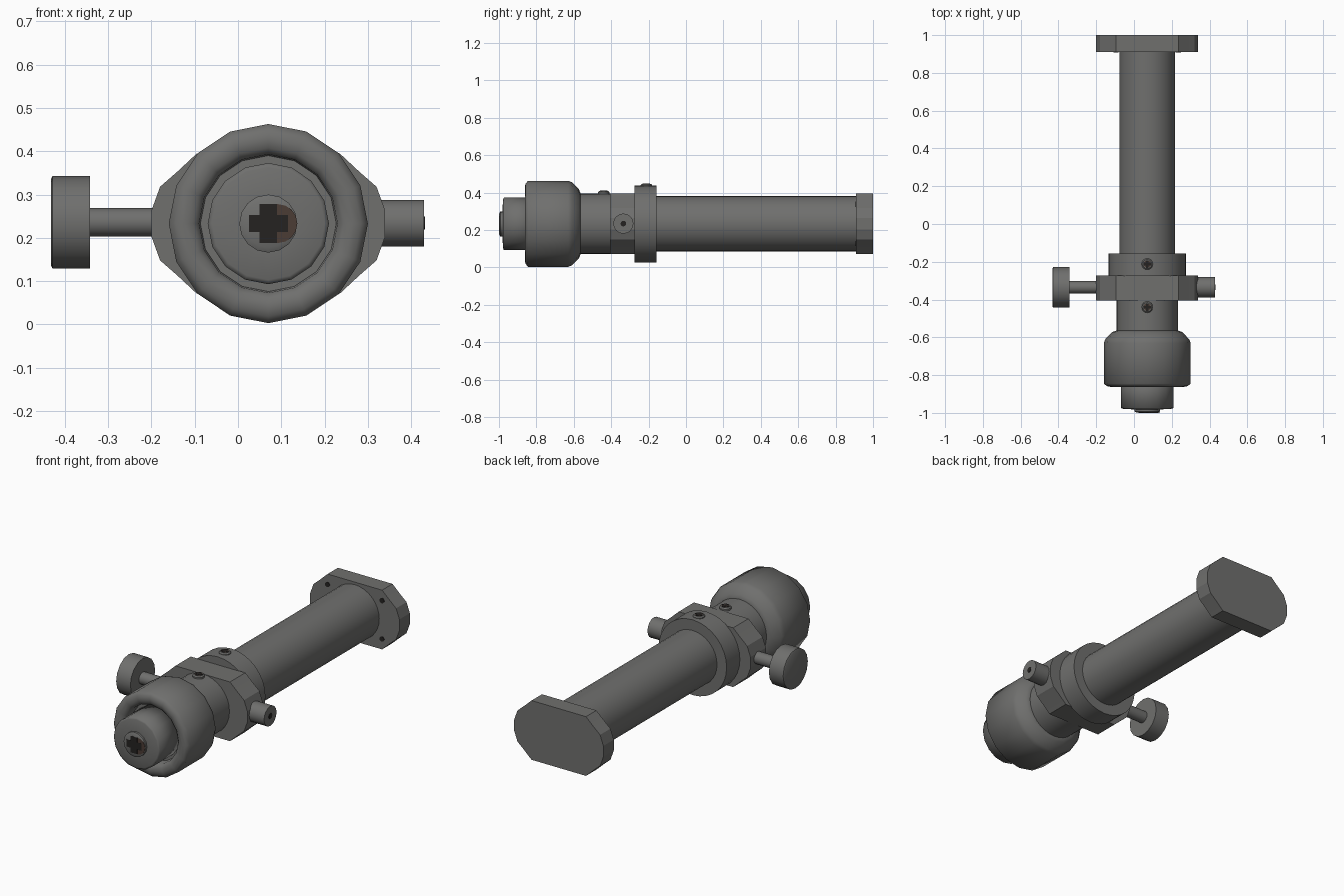
import bpy, math
from mathutils import Matrix, Vector

if "Cube" in bpy.data.objects:
    bpy.data.objects.remove(bpy.data.objects["Cube"])

CX, CZ = 0.07, 0.233          # main axis runs along y


def material(name, rgb):
    m = bpy.data.materials.new(name)
    m.diffuse_color = (*rgb, 1)
    m.use_nodes = True
    m.node_tree.nodes["Principled BSDF"].inputs["Base Color"].default_value = m.diffuse_color
    return m


GREY = material("gunmetal grey", (0.16, 0.16, 0.155))
DARK = material("recess black", (0.018, 0.016, 0.015))
BROWN = material("dull brown", (0.07, 0.045, 0.035))

ROT = {"y": Matrix.Rotation(-math.pi / 2, 4, "X"),
       "x": Matrix.Rotation(math.pi / 2, 4, "Y"),
       "z": Matrix.Identity(4)}


def make(name, verts, faces, mat, angle=40):
    me = bpy.data.meshes.new(name)
    me.from_pydata(verts, [], faces)
    me.materials.append(mat)
    ob = bpy.data.objects.new(name, me)
    bpy.context.collection.objects.link(ob)
    bpy.ops.object.select_all(action="DESELECT")
    ob.select_set(True)
    bpy.context.view_layer.objects.active = ob
    bpy.ops.object.shade_smooth_by_angle(angle=math.radians(angle))
    return ob


def lathe(name, prof, mat=GREY, n=24, axis="y", at=(CX, 0, CZ), angle=40):
    """Turn (position along axis, radius) points into a capped solid."""
    verts, faces = [], []
    for h, r in prof:
        for i in range(n):
            a = 2 * math.pi * i / n
            v = ROT[axis] @ Vector((r * math.cos(a), r * math.sin(a), h))
            verts.append(v + Vector(at))
    for k in range(len(prof) - 1):
        for i in range(n):
            j = (i + 1) % n
            faces.append((k * n + i, k * n + j, (k + 1) * n + j, (k + 1) * n + i))
    faces.append(tuple(reversed(range(n))))
    faces.append(tuple(range((len(prof) - 1) * n, len(prof) * n)))
    return make(name, verts, faces, mat, angle)


def prism(name, outline, y0, y1, mat=GREY):
    """Extrude an (x, z) outline, relative to the axis, along y."""
    n = len(outline)
    verts = [(CX + x, y, CZ + z) for y in (y0, y1) for x, z in outline]
    faces = [(i, i + n, (i + 1) % n + n, (i + 1) % n) for i in range(n)]
    faces += [tuple(range(n)), tuple(reversed(range(n, 2 * n)))]
    return make(name, verts, faces, mat, 10)


def cross(name, s, w):
    """Plus-shaped outline with arm length s and half width w."""
    q = [(s, -w), (s, w), (w, w)]
    out = []
    for k in range(4):
        c, d = ((1, 0), (0, 1), (-1, 0), (0, -1))[k]
        out += [(c * x - d * z, d * x + c * z) for x, z in q]
    return out


# flat-topped flange outline, mirrored into all four quarters
Q = [(0.27, 0.03), (0.25, 0.085), (0.21, 0.12), (0.165, 0.162)]
FLANGE = (Q + [(-x, z) for x, z in reversed(Q)]
          + [(-x, -z) for x, z in Q] + [(x, -z) for x, z in reversed(Q)])

# tube and flanges
lathe("main_tube", [(-0.17, 0.148), (0.92, 0.148)], n=32)
prism("end_flange", FLANGE, 0.91, 1.0)
prism("clamp_flange", FLANGE, -0.405, -0.272)
lathe("rear_collar", [(-0.275, 0.206), (-0.157, 0.206)], n=32)
lathe("neck", [(-0.60, 0.162), (-0.40, 0.162)], n=32)

# rounded grip ring with a recessed front
lathe("grip_ring", [(-0.80, 0.157), (-0.845, 0.16), (-0.858, 0.175), (-0.862, 0.195),
                    (-0.858, 0.214), (-0.845, 0.23), (-0.63, 0.23), (-0.61, 0.222),
                    (-0.572, 0.185), (-0.565, 0.165)], n=16, angle=60)

# nose and tip
lathe("nose", [(-0.79, 0.14), (-0.974, 0.14), (-0.978, 0.13), (-0.982, 0.066)],
      n=16, angle=100)
lathe("nose_tip", [(-0.975, 0.067), (-0.993, 0.067), (-0.999, 0.055)], n=16, angle=60)
lathe("tip_disc", [(-0.998, 0.045), (-0.9995, 0.045)], BROWN, 16, at=(CX + 0.022, 0, CZ))
prism("tip_cross", cross("c", 0.045, 0.02), -1.0, -0.9985, DARK)

# flange holes on the front side
for sx in (-1, 1):
    for sz in (-1, 1):
        lathe("flange_hole", [(0.907, 0.014), (0.912, 0.014)], DARK, 12,
              at=(CX + sx * 0.165, 0, CZ + sz * 0.105))

# top screws with a dark slot
for y, z in ((-0.212, 0.447), (-0.44, 0.408)):
    lathe("screw_head", [(-0.06, 0.03), (-0.006, 0.03), (0, 0.024)], GREY, 16, "z", (CX, y, z))
    lathe("screw_socket", [(-0.001, 0.019), (0.001, 0.019)], BROWN, 12, "z", (CX, y, z))
    ob = prism("screw_cross", cross("c", 0.02, 0.007), -0.002, 0.002, DARK)
    ob.data.transform(Matrix.Translation((CX, y, z)) @ Matrix.Rotation(math.pi / 2, 4, "X")
                      @ Matrix.Translation((-CX, 0, -CZ)))

# side thumb screw and opposite stub
KY = -0.335
lathe("thumb_screw_shaft", [(-0.35, 0.033), (-0.15, 0.033)], GREY, 16, "x", (0, KY, CZ + 0.003))
lathe("thumb_screw_head", [(-0.432, 0.1), (-0.428, 0.107), (-0.342, 0.107)], GREY, 16, "x", (0, KY, CZ + 0.003))
lathe("side_stub", [(0.3, 0.054), (0.43, 0.054)], GREY, 16, "x", (0, KY, CZ + 0.001))
lathe("stub_hole", [(0.428, 0.015), (0.432, 0.015)], DARK, 12, "x", (0, KY, CZ + 0.001))

# make every face point outwards
import bmesh
for ob in bpy.data.objects:
    bm = bmesh.new()
    bm.from_mesh(ob.data)
    bmesh.ops.recalc_face_normals(bm, faces=bm.faces)
    bm.to_mesh(ob.data)
    bm.free()
